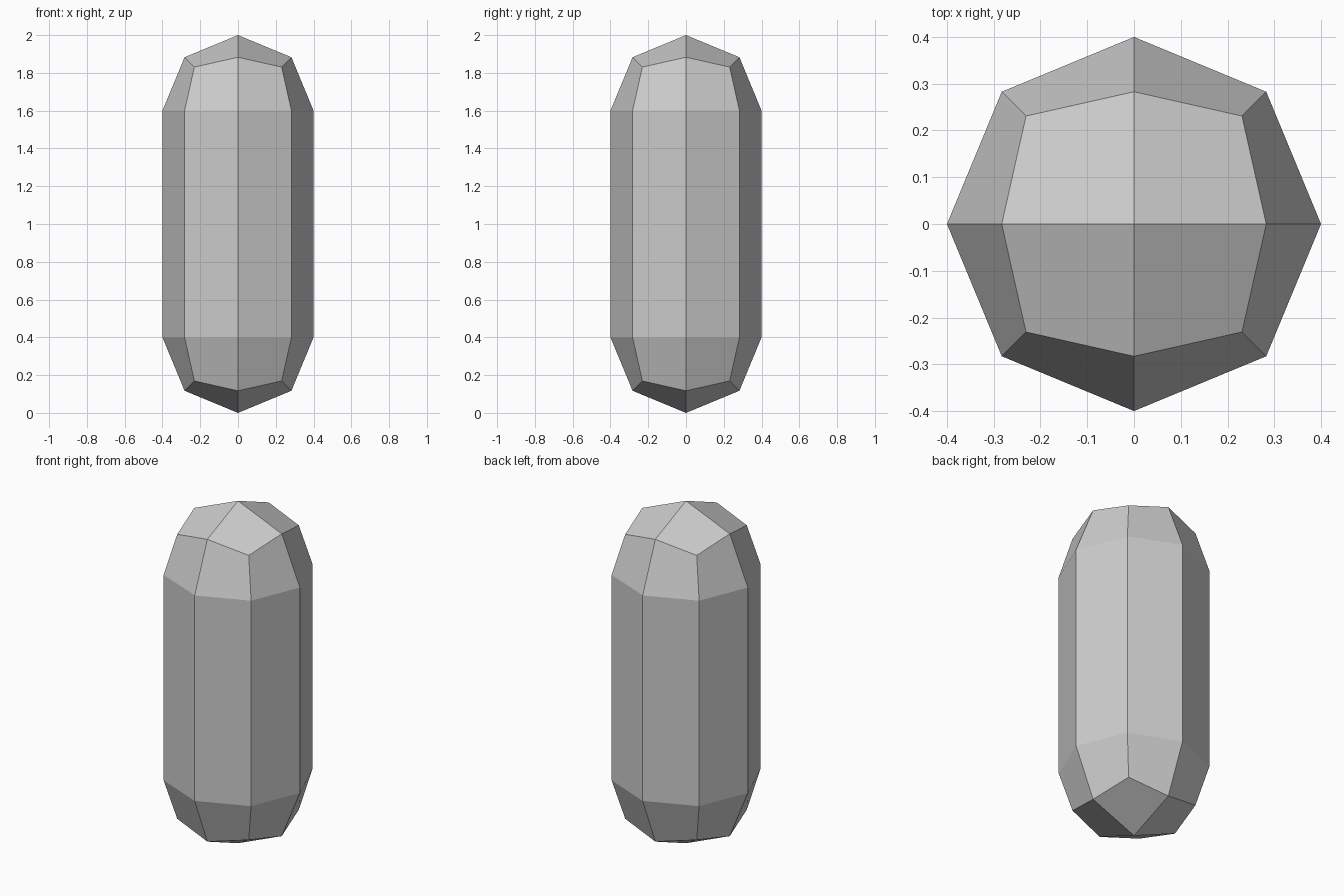
import bpy, bmesh

if "Cube" in bpy.data.objects:
    bpy.data.objects.remove(bpy.data.objects["Cube"])

RADIUS = 0.4
HALF_STRAIGHT = 0.6   # half the length of the straight section

bm = bmesh.new()

# Rounded ends: cube cut into 2 x 2 faces per side, pushed out to a sphere
bmesh.ops.create_cube(bm, size=2)
bmesh.ops.subdivide_edges(bm, edges=bm.edges[:], cuts=1, use_grid_fill=True)
for v in bm.verts:
    v.co = v.co.normalized() * RADIUS

# Split at the equator and move the two halves apart
equator = [e for e in bm.edges if all(abs(v.co.z) < 1e-5 for v in e.verts)]
bmesh.ops.split_edges(bm, edges=equator)
top = {v for f in bm.faces if f.calc_center_median().z > 0 for v in f.verts}
for v in bm.verts:
    v.co.z += 1.0 + (HALF_STRAIGHT if v in top else -HALF_STRAIGHT)

# Straight eight-sided wall between the halves
rim = [e for e in bm.edges if e.is_boundary]
bmesh.ops.bridge_loops(bm, edges=rim)
bmesh.ops.recalc_face_normals(bm, faces=bm.faces[:])

mesh = bpy.data.meshes.new("capsule")
bm.to_mesh(mesh)
bm.free()
bpy.context.collection.objects.link(bpy.data.objects.new("capsule", mesh))
